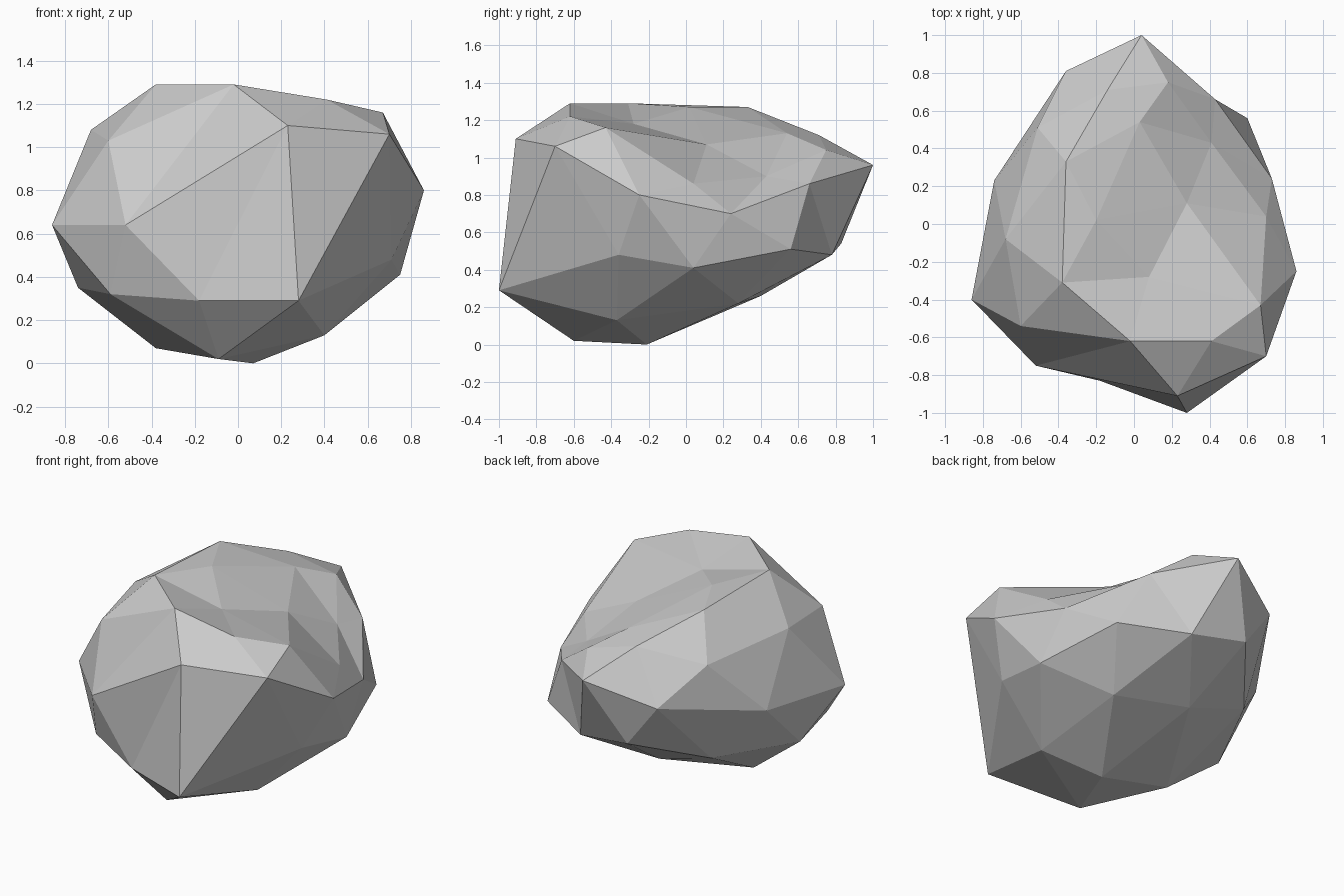
import bpy
import bmesh
import math

default_cube = bpy.data.objects.get("Cube")
if default_cube:
    bpy.data.objects.remove(default_cube, do_unlink=True)

# Rings of a faceted ball, from the peak down to the foot.
# Each ring runs anticlockwise from +x; sizes are hundredths of a unit.
peak = [(-20, 2, 127)]
crown = [(28, 11, 107), (3, 54, 113), (-36, 33, 127), (-38, -31, 129), (8, -28, 118)]
shoulder = [(70, 4, 86), (41, 43, 90), (18, 75, 104), (-14, 71, 112), (-51, 51, 102),
            (-68, -8, 108), (-60, -54, 103), (-2, -62, 129), (41, -62, 122), (67, -43, 116)]
waist = [(73, 24, 70), (43, 66, 86), (4, 100, 96), (-36, 81, 81), (-74, 23, 68),
         (-86, -40, 64), (-52, -75, 64), (23, -91, 110), (70, -70, 106), (86, -25, 80)]
hip = [(75, 4, 41), (60, 56, 51), (21, 78, 48), (-16, 83, 54), (-48, 43, 38),
       (-74, -11, 35), (-59, -61, 32), (-18, -83, 29), (28, -100, 29), (71, -36, 48)]
base = [(39, 28, 22), (-9, 40, 26), (-38, -15, 7), (-9, -60, 2), (40, -37, 13)]
foot = [(7, -21, 0)]
rings = [peak, crown, shoulder, waist, hip, base, foot]


def ring_index(height):
    """Ring number of a vertex on the unit ball, counted from the top."""
    limits = (0.95, 0.7, 0.3, -0.3, -0.7, -0.95)
    return sum(height < limit for limit in limits)


def turn(vertex):
    """Angle of a vertex round the upright axis, starting at +x."""
    return (math.atan2(vertex.co.y, vertex.co.x) + 0.1) % math.tau


def make_material(name, colour):
    material = bpy.data.materials.new(name)
    material.use_nodes = True
    material.diffuse_color = colour
    shader = next(n for n in material.node_tree.nodes if n.type == 'BSDF_PRINCIPLED')
    shader.inputs["Base Color"].default_value = colour
    return material


# Boulder: a ball of flat triangles, each ring pulled to its rough outline
bm = bmesh.new()
bmesh.ops.create_icosphere(bm, subdivisions=2, radius=1)
groups = [[] for ring in rings]
for vertex in bm.verts:
    groups[ring_index(vertex.co.z)].append(vertex)
for group, ring in zip(groups, rings):
    group.sort(key=turn)
    for vertex, point in zip(group, ring):
        vertex.co = [value / 100 for value in point]
bmesh.ops.recalc_face_normals(bm, faces=bm.faces)
for face in bm.faces:
    face.smooth = False

mesh = bpy.data.meshes.new("boulder")
bm.to_mesh(mesh)
bm.free()
mesh.materials.append(make_material("stone grey", (0.6, 0.6, 0.6, 1)))
boulder = bpy.data.objects.new("boulder", mesh)
bpy.context.collection.objects.link(boulder)
